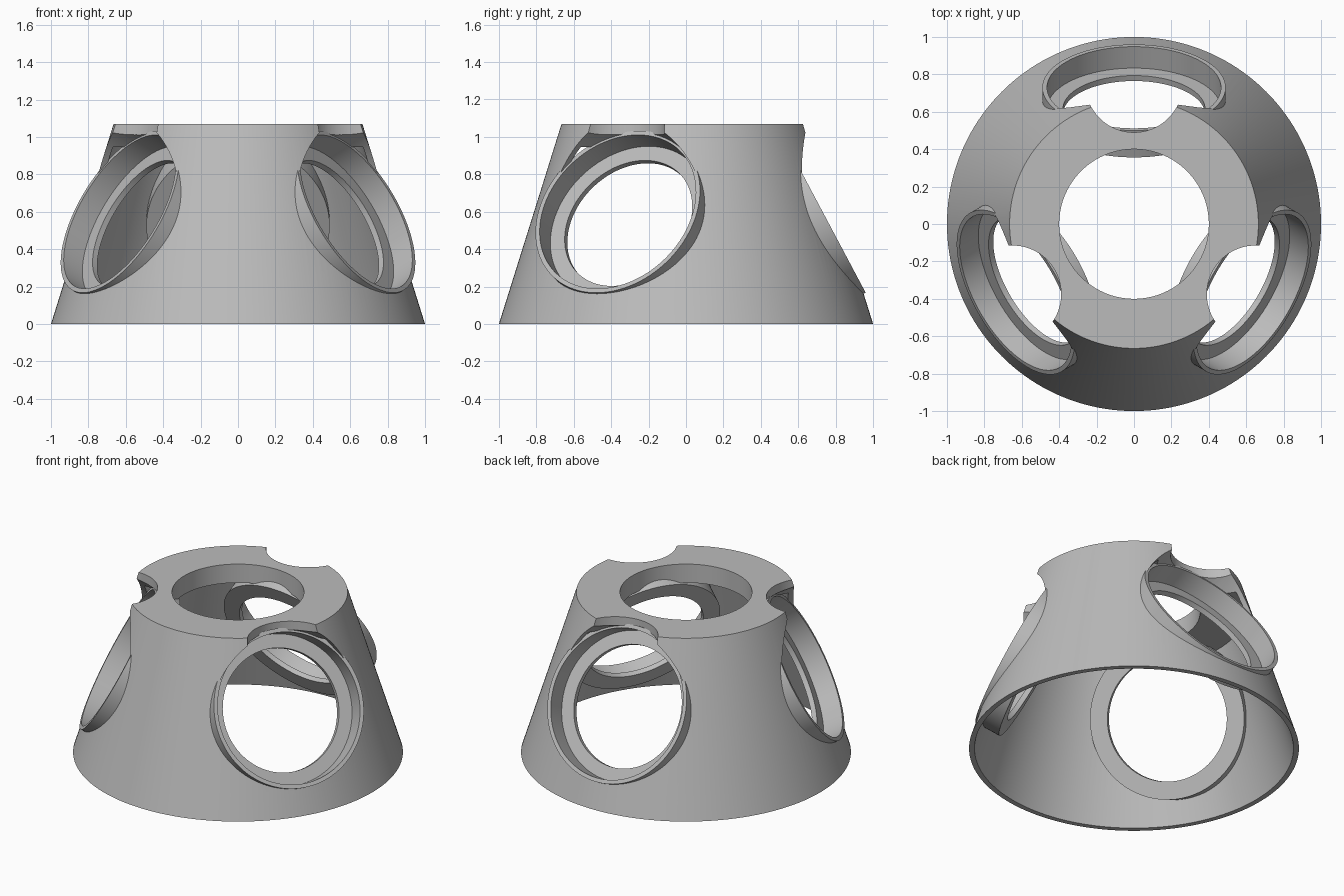
import bpy, bmesh
from math import radians, cos, sin, pi
from mathutils import Matrix

if "Cube" in bpy.data.objects:
    bpy.data.objects.remove(bpy.data.objects["Cube"], do_unlink=True)

GREY = (0.5, 0.5, 0.5, 1)
mat = bpy.data.materials.new("plain grey")
mat.use_nodes = True
mat.diffuse_color = GREY
mat.node_tree.nodes["Principled BSDF"].inputs["Base Color"].default_value = GREY

HEIGHT = 1.07
TILT = radians(28)          # upward tilt of the ring axes


def add_object(name, bm):
    bmesh.ops.recalc_face_normals(bm, faces=bm.faces[:])
    mesh = bpy.data.meshes.new(name)
    bm.to_mesh(mesh)
    bm.free()
    mesh.materials.append(mat)
    obj = bpy.data.objects.new(name, mesh)
    bpy.context.collection.objects.link(obj)
    return obj


def lathe(name, profile, steps=128, matrix=Matrix()):
    """Turn a closed (radius, height) profile around z."""
    bm = bmesh.new()
    rings = []
    for i in range(steps):
        a = 2 * pi * i / steps
        rings.append([bm.verts.new((r * cos(a), r * sin(a), z)) for r, z in profile])
    n = len(profile)
    for i in range(steps):
        p, q = rings[i], rings[(i + 1) % steps]
        for j in range(n):
            k = (j + 1) % n
            bm.faces.new((p[j], q[j], q[k], p[k]))
    bm.transform(matrix)
    return add_object(name, bm)


def cylinder(name, radius, low, high, matrix):
    bm = bmesh.new()
    bmesh.ops.create_cone(bm, cap_ends=True, segments=96, radius1=radius,
                          radius2=radius, depth=high - low,
                          matrix=Matrix.Translation((0, 0, (low + high) / 2)))
    bm.transform(matrix)
    obj = add_object(name, bm)
    obj.hide_render = True
    return obj


def cut(obj, cutter):
    mod = obj.modifiers.new("cut", "BOOLEAN")
    mod.operation = "DIFFERENCE"
    mod.solver = "EXACT"
    mod.object = cutter
    bpy.context.view_layer.update()
    deps = bpy.context.evaluated_depsgraph_get()
    mesh = bpy.data.meshes.new_from_object(obj.evaluated_get(deps))
    obj.modifiers.clear()
    obj.data = mesh
    bpy.data.objects.remove(cutter, do_unlink=True)


def smooth(obj):
    bpy.ops.object.select_all(action="DESELECT")
    obj.select_set(True)
    bpy.context.view_layer.objects.active = obj
    bpy.ops.object.shade_smooth_by_angle(angle=radians(25))


# Hollow tapered shell with a thick top plate and a round opening
shell = lathe("tapered_shell", [(1, 0), (0.665, HEIGHT), (0.4, HEIGHT), (0.4, 0.945),
                                (0.67, 0.945), (0.967, 0)], steps=160)

# Three tilted ring sockets, each with an inner seat and a notch in the top plate
CUP = [(0.49, 0), (0.465, 0), (0.465, -0.13), (0.38, -0.13), (0.38, -0.163), (0.49, -0.163)]
for side, angle in (("back", 90), ("right", 210), ("left", 330)):
    turn = Matrix.Rotation(radians(angle), 4, "Z")
    place = (turn @ Matrix.Translation((0.73, 0, 0.6))
             @ Matrix.Rotation(pi / 2 - TILT, 4, "Y"))
    cut(shell, cylinder("bore_cutter", 0.478, -0.15, 0.8, place))
    notch = turn @ Matrix.Translation((0.75, 0, 0))
    cut(shell, cylinder("notch_cutter", 0.26, 0.98, 1.3, notch))
    smooth(lathe(side + "_ring_socket", CUP, matrix=place))

smooth(shell)
